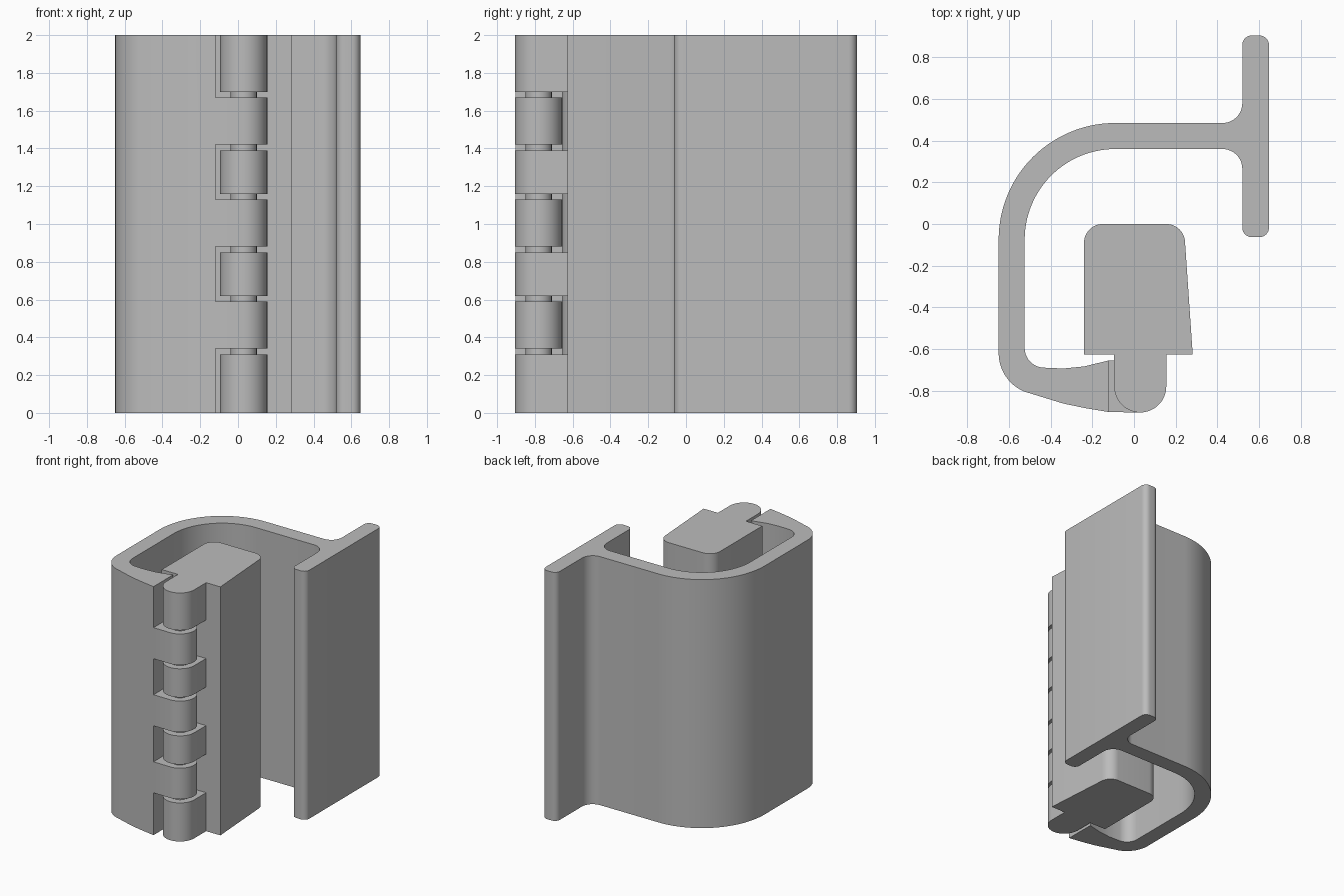
import bpy, bmesh, math

if "Cube" in bpy.data.objects:
    bpy.data.objects.remove(bpy.data.objects["Cube"])

grey = bpy.data.materials.new("plain grey")
grey.diffuse_color = (0.5, 0.5, 0.5, 1)
grey.use_nodes = True
grey.node_tree.nodes["Principled BSDF"].inputs["Base Color"].default_value = grey.diffuse_color
HEIGHT = 2.0
PIN = (0.03, -0.78)
KNUCKLE_R = 0.125


def arc(cx, cy, r, a0, a1, n=12):
    """Points along an arc, angles in degrees."""
    return [(cx + r * math.cos(math.radians(a0 + (a1 - a0) * i / n)),
             cy + r * math.sin(math.radians(a0 + (a1 - a0) * i / n)))
            for i in range(n + 1)]


def prism(name, profile, z0, z1):
    """Extrude a closed xy profile from z0 to z1."""
    bm = bmesh.new()
    face = bm.faces.new([bm.verts.new((x, y, z0)) for x, y in profile])
    top = bmesh.ops.extrude_face_region(bm, geom=[face])
    for v in top["geom"]:
        if isinstance(v, bmesh.types.BMVert):
            v.co.z = z1
    bmesh.ops.recalc_face_normals(bm, faces=bm.faces)
    mesh = bpy.data.meshes.new(name)
    bm.to_mesh(mesh)
    bm.free()
    mesh.materials.append(grey)
    obj = bpy.data.objects.new(name, mesh)
    bpy.context.collection.objects.link(obj)
    return obj


def activate(obj):
    bpy.ops.object.select_all(action='DESELECT')
    obj.select_set(True)
    bpy.context.view_layer.objects.active = obj


def cut_slots(obj, x0, x1, y0, y1, spans):
    """Cut a rectangular slot for each z span."""
    for z0, z1 in spans:
        box = prism("slot_cutter", [(x0, y0), (x1, y0), (x1, y1), (x0, y1)], z0, z1)
        activate(obj)
        mod = obj.modifiers.new("slot", 'BOOLEAN')
        mod.operation = 'DIFFERENCE'
        mod.solver = 'EXACT'
        mod.object = box
        bpy.ops.object.modifier_apply(modifier=mod.name)
        bpy.data.objects.remove(box)


def smooth(obj):
    activate(obj)
    bpy.ops.object.shade_smooth_by_angle(angle=math.radians(30))


# Curved frame with flange and knuckle strip
frame_profile = (
    arc(*PIN, KNUCKLE_R, 90, -90, 24)                       # knuckle end
    + [(-0.12, -0.903), (-0.23, -0.885), (-0.34, -0.862)]   # sloped front
    + arc(-0.45, -0.62, 0.2, 247, 180)                      # outer front corner
    + arc(-0.09, -0.075, 0.56, 180, 90, 28)                 # outer back bend
    + arc(0.425, 0.58, 0.095, -90, 0)                       # flange fillet
    + arc(0.565, 0.86, 0.045, 180, 90, 8)                   # flange tips
    + arc(0.603, 0.86, 0.045, 90, 0, 8)
    + arc(0.603, -0.018, 0.045, 0, -90, 8)
    + arc(0.565, -0.018, 0.045, -90, -180, 8)
    + arc(0.425, 0.265, 0.095, 0, 90)                       # flange fillet
    + arc(-0.09, -0.075, 0.435, 90, 180, 28)                # inner back bend
    + arc(-0.43, -0.595, 0.095, 180, 265)                   # inner front corner
    + [(-0.34, -0.694), (-0.24, -0.684), (-0.12, -0.655)])
frame = prism("hinge_frame", frame_profile, 0, HEIGHT)
cut_slots(frame, -0.12, 0.3, -1, -0.63,
          [(-0.1, 0.34), (0.59, 0.88), (1.13, 1.42), (1.67, 2.1)])
smooth(frame)

# Tapered block with its own knuckles
block_profile = (
    arc(-0.15, -0.09, 0.09, 180, 90)
    + arc(0.155, -0.09, 0.09, 90, 3)
    + [(0.282, -0.627), (0.155, -0.627)]
    + arc(*PIN, KNUCKLE_R, 0, -180, 24)
    + [(-0.095, -0.627), (-0.24, -0.627)])
block = prism("pivot_block", block_profile, 0, HEIGHT)
cut_slots(block, -0.2, 0.25, -1, -0.627,
          [(0.31, 0.62), (0.85, 1.16), (1.39, 1.70)])
smooth(block)

# Hinge pin showing between the knuckles
for z in (0.31, 0.59, 0.85, 1.13, 1.39, 1.67):
    smooth(prism("hinge_pin", arc(*PIN, 0.07, 0, 345, 23), z, z + 0.03))
